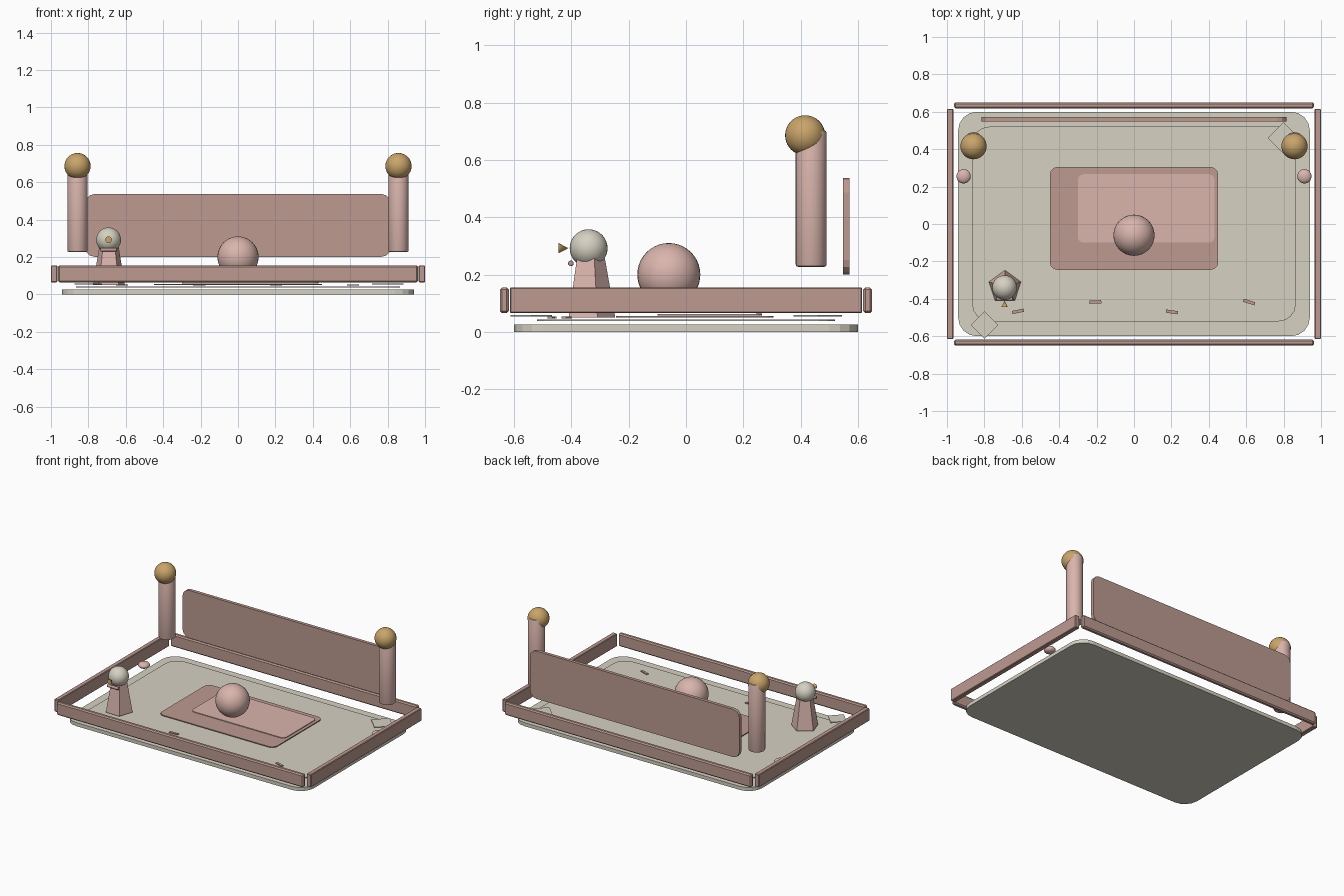
import bpy, bmesh, math
from mathutils import Matrix

if "Cube" in bpy.data.objects:
    bpy.data.objects.remove(bpy.data.objects["Cube"])


def material(name, rgb):
    m = bpy.data.materials.new(name)
    m.diffuse_color = (*rgb, 1)
    m.use_nodes = True
    m.node_tree.nodes["Principled BSDF"].inputs["Base Color"].default_value = m.diffuse_color
    return m


CREAM = material("cream", (0.67, 0.635, 0.54))
ROSE = material("dusty rose", (0.51, 0.325, 0.285))
PINK = material("pale pink", (0.70, 0.46, 0.415))
GOLD = material("gold", (0.58, 0.37, 0.145))


def finish(name, bm, mat, smooth=False):
    bmesh.ops.recalc_face_normals(bm, faces=bm.faces)
    me = bpy.data.meshes.new(name)
    bm.to_mesh(me)
    bm.free()
    me.materials.append(mat)
    ob = bpy.data.objects.new(name, me)
    bpy.context.collection.objects.link(ob)
    if smooth:
        bpy.ops.object.select_all(action='DESELECT')
        ob.select_set(True)
        bpy.context.view_layer.objects.active = ob
        bpy.ops.object.shade_smooth_by_angle(angle=math.radians(35))
    return ob


def box(name, loc, size, mat, bevel=0, rot=0):
    """Box with optional small chamfer on every edge."""
    bm = bmesh.new()
    bmesh.ops.create_cube(bm, size=1)
    bmesh.ops.scale(bm, vec=size, verts=bm.verts)
    if bevel:
        bmesh.ops.bevel(bm, geom=bm.edges[:], offset=bevel, segments=1, affect='EDGES')
    bm.transform(Matrix.Translation(loc) @ Matrix.Rotation(math.radians(rot), 4, 'Z'))
    return finish(name, bm, mat)


def plate(name, loc, size, radius, mat, axis=2, segments=3):
    """Slab whose four edges along one axis are rounded."""
    bm = bmesh.new()
    bmesh.ops.create_cube(bm, size=1)
    bmesh.ops.scale(bm, vec=size, verts=bm.verts)
    edges = [e for e in bm.edges if abs(e.verts[0].co[axis] - e.verts[1].co[axis]) > 1e-5]
    bmesh.ops.bevel(bm, geom=edges, offset=radius, segments=segments, profile=0.5, affect='EDGES')
    bm.transform(Matrix.Translation(loc))
    return finish(name, bm, mat)


def ball(name, loc, r, mat, squash=1):
    bm = bmesh.new()
    bmesh.ops.create_uvsphere(bm, u_segments=32, v_segments=20, radius=r)
    bm.transform(Matrix.Translation(loc) @ Matrix.Diagonal((1, 1, squash, 1)))
    return finish(name, bm, mat, True)


def cone(name, loc, r1, r2, h, mat, sides=28, rot=None, smooth=True, bevel=0):
    bm = bmesh.new()
    bmesh.ops.create_cone(bm, cap_ends=True, segments=sides, radius1=r1, radius2=r2, depth=h)
    if bevel:
        rims = [e for e in bm.edges if any(len(f.verts) > 4 for f in e.link_faces)]
        bmesh.ops.bevel(bm, geom=rims, offset=bevel, segments=2, profile=0.5, affect='EDGES')
    bm.transform(Matrix.Translation(loc) @ (rot or Matrix()))
    return finish(name, bm, mat, smooth)


# Layered floor
plate("base_slab", (0, 0, 0.0125), (1.88, 1.2, 0.025), 0.1, CREAM, segments=4)
plate("floor_sheet", (0, 0, 0.04), (1.73, 1.04, 0.005), 0.09, CREAM, segments=4)
plate("rug", (0, 0.03, 0.053), (0.9, 0.55, 0.006), 0.04, ROSE)
plate("rug_inlay", (0.065, 0.083, 0.06), (0.73, 0.366, 0.005), 0.03, PINK)

# Surrounding rails
for side, label in ((-1, "front"), (1, "back")):
    box(label + "_rail", (0, side * 0.634, 0.11), (1.924, 0.032, 0.09), ROSE, 0.008)
for side, label in ((-1, "left"), (1, "right")):
    box(label + "_rail", (side * 0.983, 0, 0.11), (0.034, 1.23, 0.09), ROSE, 0.004)

    # Posts, finials and small pebbles
    cone(label + "_post", (side * 0.858, 0.437, 0.465), 0.054, 0.054, 0.476, PINK, bevel=0.008)
    ball(label + "_finial", (side * 0.858, 0.416, 0.686), 0.07, GOLD)
    ball(label + "_pebble", (side * 0.911, 0.255, 0.086), 0.038, PINK, 0.58)

# Backboard
plate("backboard", (0, 0.56, 0.369), (1.632, 0.023, 0.336), 0.05, ROSE, axis=1)

# Centre ball
ball("centre_ball", (0, -0.06, 0.2), 0.11, PINK)

# Corner diamonds and floor slivers
for i, (x, y, half) in enumerate(((-0.8, -0.54, 0.073), (0.8, 0.46, 0.084))):
    s = half * math.sqrt(2)
    box(f"corner_diamond_{i}", (x, y, 0.056), (s, s, 0.004), CREAM, rot=45)
for i, (x, y, a) in enumerate(((-0.62, -0.467, 12), (-0.207, -0.417, 2),
                               (0.203, -0.47, -8), (0.615, -0.417, -18))):
    box(f"floor_sliver_{i}", (x, y, 0.05), (0.064, 0.017, 0.006), ROSE, rot=a)

# Small figure: five-sided body, round head, cone nose, bar collar
spin = Matrix.Rotation(math.pi / 2, 4, 'Z')
cone("figure_body", (-0.69, -0.337, 0.153), 0.09, 0.054, 0.206, PINK, 5, smooth=False)
body = bpy.data.objects["figure_body"]
vx = max((v.co for v in body.data.vertices if v.co.z < 0.1), key=lambda c: c.y)
turn = math.pi / 2 - math.atan2(vx.y + 0.337, vx.x + 0.69)   # point one corner backwards
centre = Matrix.Translation((-0.69, -0.337, 0))
body.data.transform(centre @ Matrix.Rotation(turn, 4, 'Z') @ centre.inverted())
ball("figure_head", (-0.692, -0.34, 0.292), 0.066, CREAM)
cone("figure_nose", (-0.692, -0.428, 0.292), 0.018, 0, 0.034, GOLD, 16,
     Matrix.Rotation(-math.pi / 2, 4, 'X'))
cone("figure_collar", (-0.692, -0.402, 0.239), 0.01, 0.01, 0.088, ROSE, 14,
     Matrix.Rotation(math.pi / 2, 4, 'Y'), bevel=0.004)
